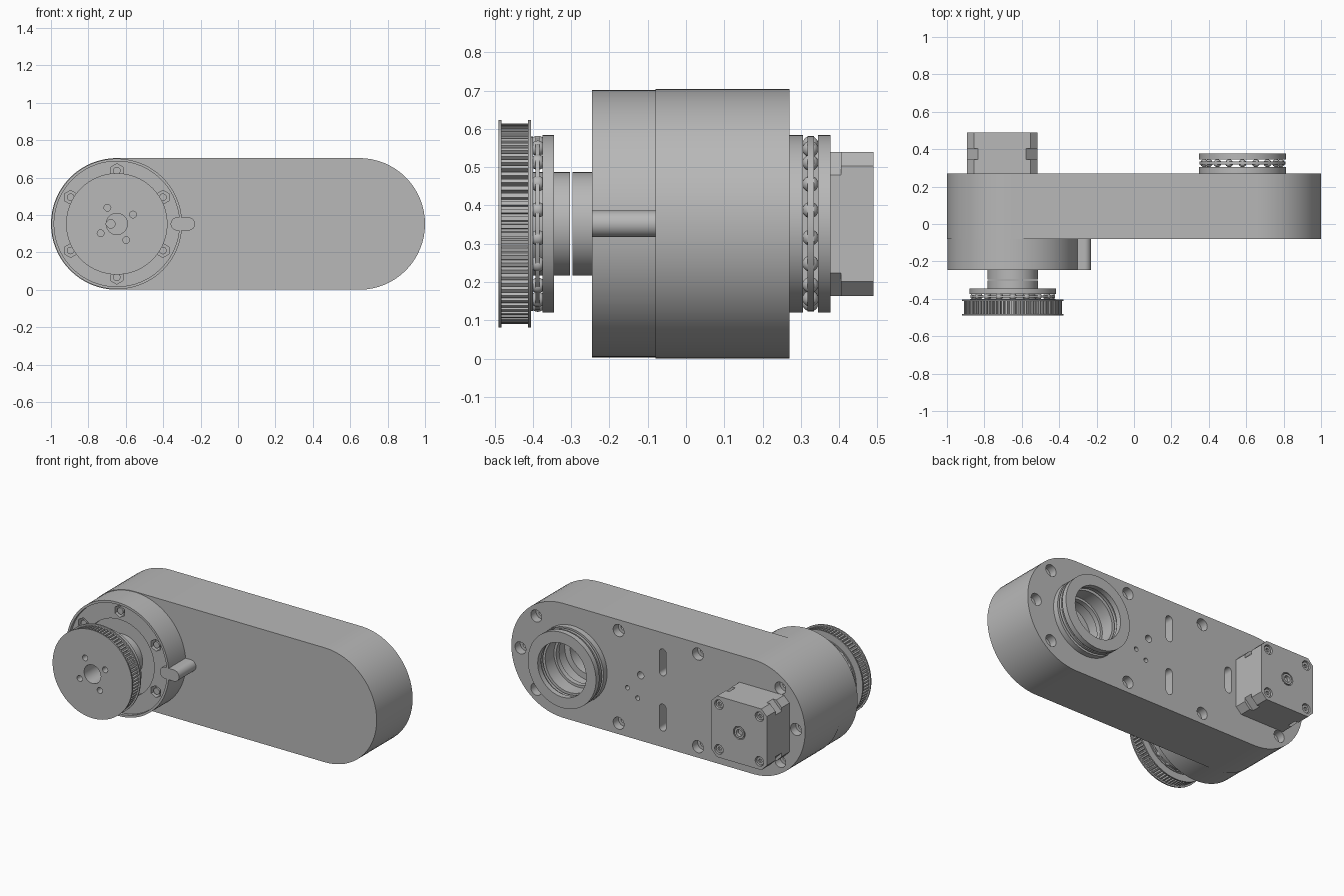
import bpy, bmesh
from math import pi, sin, cos, radians
from mathutils import Matrix

if "Cube" in bpy.data.objects:
    bpy.data.objects.remove(bpy.data.objects["Cube"])

ZC = 0.352              # height of every axis
R = 0.352               # end radius of the housing
DRUM_X = -0.648         # output drum and pulley axis
MOTOR_X = -0.705
BEARING_X = 0.58

grey = bpy.data.materials.new("plain_grey")
grey.use_nodes = True
GREY = (0.48, 0.48, 0.48, 1)
grey.diffuse_color = GREY
grey.node_tree.nodes["Principled BSDF"].inputs["Base Color"].default_value = GREY
parts = []


def finish(name, bm):
    bmesh.ops.recalc_face_normals(bm, faces=bm.faces)
    mesh = bpy.data.meshes.new(name)
    bm.to_mesh(mesh)
    bm.free()
    mesh.materials.append(grey)
    obj = bpy.data.objects.new(name, mesh)
    bpy.context.collection.objects.link(obj)
    parts.append(obj)
    return obj


def prism(name, outline, y0, y1):
    """Extrude an x-z outline along y."""
    bm = bmesh.new()
    face = bm.faces.new([bm.verts.new((x, y0, z)) for x, z in outline])
    ext = bmesh.ops.extrude_face_region(bm, geom=[face])["geom"]
    verts = [v for v in ext if isinstance(v, bmesh.types.BMVert)]
    bmesh.ops.translate(bm, verts=verts, vec=(0, y1 - y0, 0))
    return finish(name, bm)


def circle(x, z, r, n=64, turn=0.0):
    return [(x + r * cos(turn + 2 * pi * i / n), z + r * sin(turn + 2 * pi * i / n))
            for i in range(n)]


def disc(name, x, z, r, y0, y1, n=64, turn=0.0):
    return prism(name, circle(x, z, r, n, turn), y0, y1)


def stadium(x, z, half, r, n=32, upright=False):
    pts = []
    for side in (1, -1):
        for i in range(n + 1):
            a = -pi / 2 + pi * i / n
            u, v = side * (half + r * cos(a)), side * r * sin(a)
            pts.append((x - v, z + u) if upright else (x + u, z + v))
    return pts


def ring(name, x, r_in, r_out, y0, y1, n=64):
    """Flat washer around a y axis."""
    bm = bmesh.new()
    loops = [[bm.verts.new((px, y, pz)) for px, pz in circle(x, ZC, r, n)]
             for r, y in ((r_in, y0), (r_out, y0), (r_out, y1), (r_in, y1))]
    for k in range(4):
        a, b = loops[k], loops[(k + 1) % 4]
        for i in range(n):
            j = (i + 1) % n
            bm.faces.new((a[i], a[j], b[j], b[i]))
    return finish(name, bm)


def cut(target, cutters):
    """Subtract the cutters, bake the result and drop them."""
    for c in cutters:
        mod = target.modifiers.new("cut", "BOOLEAN")
        mod.operation, mod.solver, mod.object = "DIFFERENCE", "EXACT", c
    dg = bpy.context.evaluated_depsgraph_get()
    mesh = bpy.data.meshes.new_from_object(target.evaluated_get(dg))
    target.modifiers.clear()
    target.data = mesh
    for c in cutters:
        parts.remove(c)
        bpy.data.objects.remove(c)


def balls(name, x, y, ring_r, r, count):
    bm = bmesh.new()
    for px, pz in circle(x, ZC, ring_r, count, pi / count):
        bmesh.ops.create_uvsphere(bm, u_segments=16, v_segments=10, radius=r,
                                  matrix=Matrix.Translation((px, y, pz)))
    return finish(name, bm)


# Housing with screw holes, slots, pilot holes and a stepped bearing bore
BACK = 0.27
housing = prism("housing", stadium(0, ZC, 1 - R, R), -0.08, BACK)
holes = [(sx * 0.27, ZC + sz * 0.285) for sx in (1, -1) for sz in (1, -1)]
for side in (1, -1):
    for deg in (-51, 0, 51):
        a = radians(deg)
        holes.append((side * (1 - R + 0.29 * cos(a)), ZC + 0.29 * sin(a)))
tools = []
for x, z in holes:
    tools.append(disc("cutter", x, z, 0.037, BACK - 0.05, BACK + 0.02, 24))
    tools.append(disc("cutter", x, z, 0.018, BACK - 0.15, BACK - 0.04, 16))
for x, dz in ((-0.03, 0.17), (-0.03, -0.17), (-0.46, 0)):
    tools.append(prism("cutter", stadium(x, ZC + dz, 0.06, 0.023, 10, True), 0.18, BACK + 0.02))
for x, dz, r in ((0.12, 0.05, 0.022), (0.21, -0.05, 0.014), (0.14, -0.095, 0.014)):
    tools.append(disc("cutter", x, ZC + dz, r, 0.18, BACK + 0.02, 20))
for r, y0, y1 in ((0.165, 0.22, 0.3), (0.15, 0.18, 0.23), (0.162, 0.12, 0.19), (0.125, 0.02, 0.13)):
    tools.append(disc("cutter", BEARING_X, ZC, r, y0, y1))
cut(housing, tools)

# Front drum: shallow dished face with hexagonal nut pockets
FRONT = -0.245
drum = disc("drum", DRUM_X, ZC, 0.349, FRONT, -0.075, 96)
tools = [disc("cutter", DRUM_X, ZC, 0.335, FRONT - 0.02, FRONT + 0.02, 96),
         disc("cutter", DRUM_X, ZC, 0.235, FRONT - 0.01, FRONT + 0.05)]
nut_spots = circle(DRUM_X, ZC, 0.285, 6, pi / 6)
for x, z in nut_spots:
    tools.append(disc("cutter", x, z, 0.037, FRONT, FRONT + 0.06, 6, pi / 6))
cut(drum, tools)
for x, z in nut_spots:
    disc("screw_end", x, z, 0.02, FRONT + 0.025, FRONT + 0.07, 20)

# Side lug on the drum
prism("drum_lug", stadium(-0.295, ZC, 0.03, 0.035, 16), FRONT, -0.075)

# Shaft hub, split by a thin gap, with the motor shaft inside
hub = disc("inner_hub", DRUM_X, ZC, 0.135, -0.297, -0.19)
cut(hub, [disc("cutter", DRUM_X, ZC, 0.057, -0.32, -0.22, 32)])
disc("motor_shaft", MOTOR_X + 0.025, ZC, 0.025, -0.295, -0.21, 24)
ring("outer_hub", DRUM_X, 0.057, 0.135, -0.41, -0.303)

# Thrust bearing behind the pulley
ring("pulley_bearing_race", DRUM_X, 0.13, 0.232, -0.375, -0.345)
ring("pulley_bearing_cage", DRUM_X, 0.13, 0.226, -0.393, -0.382)
balls("pulley_bearing_balls", DRUM_X, -0.387, 0.21, 0.02, 18)
ring("pulley_bearing_seat", DRUM_X, 0.13, 0.228, -0.41, -0.4)

# Toothed pulley with two flanges, a bore and four small holes
TEETH = 80
outline = []
for i in range(TEETH):
    for step, r in ((0, 0.248), (0.3, 0.248), (0.4, 0.262), (0.9, 0.262)):
        a = 2 * pi * (i + step) / TEETH
        outline.append((DRUM_X + r * cos(a), ZC + r * sin(a)))
bolt_spots = circle(DRUM_X, ZC, 0.1, 4, pi / 6)
for name, pts, y0, y1 in (("pulley_teeth", outline, -0.483, -0.41),
                          ("pulley_front_flange", circle(DRUM_X, ZC, 0.271, 96), -0.49, -0.482),
                          ("pulley_back_flange", circle(DRUM_X, ZC, 0.271, 96), -0.413, -0.405)):
    wheel = prism(name, pts, y0, y1)
    cutters = [disc("cutter", DRUM_X, ZC, 0.057, -0.52, -0.38, 32)]
    if name != "pulley_back_flange":
        cutters += [disc("cutter", x, z, 0.018, -0.52, -0.43, 20) for x, z in bolt_spots]
    cut(wheel, cutters)

# Thrust bearing on the back
ring("back_bearing_inner_race", BEARING_X, 0.165, 0.232, BACK - 0.005, 0.305)
ring("back_bearing_cage", BEARING_X, 0.172, 0.229, 0.317, 0.334)
ring("back_bearing_outer_race", BEARING_X, 0.165, 0.232, 0.345, 0.378)
balls("back_bearing_balls", BEARING_X, 0.325, 0.208, 0.021, 18)


# Motor: two end caps and a middle block with wider corner chamfers
def chamfered_square(x, z, half, c):
    k = half - c
    return [(x + a, z + b) for a, b in ((half, -k), (half, k), (k, half), (-k, half),
                                        (-half, k), (-half, -k), (-k, -half), (k, -half))]


MOTOR_BACK = 0.49
prism("motor_base", chamfered_square(MOTOR_X, ZC, 0.188, 0.037), BACK - 0.005, 0.345)
prism("motor_middle", chamfered_square(MOTOR_X, ZC, 0.188, 0.06), 0.34, 0.41)
cap = prism("motor_cap", chamfered_square(MOTOR_X, ZC, 0.188, 0.037), 0.405, MOTOR_BACK)
corners = [(MOTOR_X + 0.138 * sx, ZC + 0.138 * sz) for sx in (1, -1) for sz in (1, -1)]
tools = [disc("cutter", x, z, 0.029, 0.465, 0.51, 24) for x, z in corners]
tools.append(disc("cutter", MOTOR_X, ZC, 0.04, 0.47, 0.51, 32))
cut(cap, tools)
for x, z in corners:
    screw = disc("motor_screw", x, z, 0.024, 0.46, 0.482, 24)
    cut(screw, [disc("cutter", x, z, 0.012, 0.47, 0.5, 6)])
ring("motor_bushing", MOTOR_X, 0.02, 0.033, 0.465, MOTOR_BACK, 32)

# Smooth round walls, keep edges sharp
bpy.ops.object.select_all(action="DESELECT")
for obj in parts:
    obj.select_set(True)
bpy.context.view_layer.objects.active = housing
bpy.ops.object.shade_smooth_by_angle(angle=radians(30))
bpy.ops.object.select_all(action="DESELECT")
